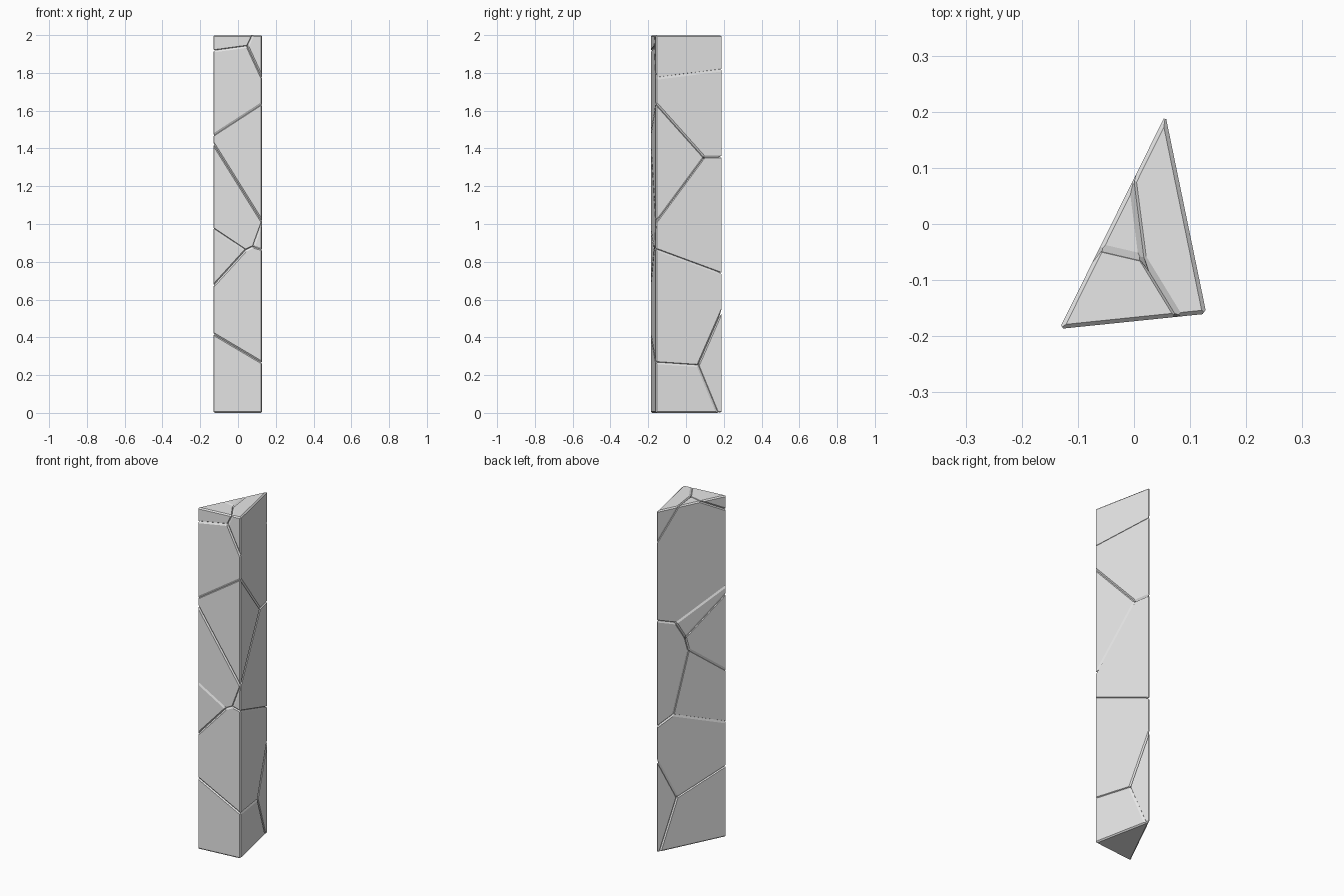
import bpy
import bmesh
from mathutils import Vector

default = bpy.data.objects.get("Cube")
if default:
    bpy.data.objects.remove(default, do_unlink=True)

CHAMFER = 0.007
corners = {
    "A": Vector((-0.133, -0.187, 0)),
    "B": Vector((0.129, -0.16, 0)),
    "C": Vector((0.056, 0.194, 0)),
}

stone = bpy.data.materials.new("pale_grey_stone")
stone.use_nodes = True
grey = (0.8, 0.8, 0.8, 1)
stone.diffuse_color = grey
stone.node_tree.nodes["Principled BSDF"].inputs["Base Color"].default_value = grey


def on_edge(corner, height):
    return corners[corner] + Vector((0, 0, height))


def on_side(side, t, height):
    start, end = (corners[c] for c in side)
    return start.lerp(end, t) + Vector((0, 0, height))


# Crack crossings on the three upright edges, numbered from the top down
points = {}
levels = {
    "A": (2, 1.915, 1.47, 1.43, 0.975, 0.67, 0.42, 0),
    "B": (2, 1.77, 1.64, 1.01, 0.865, 0.265, 0),
    "C": (2, 1.815, 1.357, 0.735, 0.55, 0),
}
for corner, heights in levels.items():
    for i, height in enumerate(heights):
        points[f"{corner}{i}"] = on_edge(corner, height)

# Crack junctions on the sides, the two ends and inside the column
points.update({
    "front_top": on_side("AB", 0.81, 2),
    "front_high": on_side("AB", 0.70, 1.94),
    "front_mid_a": on_side("AB", 0.66, 0.86),
    "front_mid_b": on_side("AB", 0.82, 0.88),
    "right_mid": on_side("BC", 0.72, 1.355),
    "right_low": on_side("BC", 0.63, 0.25),
    "right_foot": on_side("BC", 0.92, 0),
    "back_top_c": on_side("CA", 0.31, 2),
    "back_top_a": on_side("CA", 0.62, 2),
    "back_1": on_side("CA", 0.28, 1.318),
    "back_2": on_side("CA", 0.41, 1.224),
    "back_3": on_side("CA", 0.456, 1.149),
    "back_4": on_side("CA", 0.235, 0.784),
    "back_low": on_side("CA", 0.294, 0.299),
    "back_foot": on_side("CA", 0.05, 0),
    "top_mid": Vector((0.015, -0.06, 2)),
    "core": Vector((0.03, -0.08, 0.9)),
})

# Each shard is the convex block spanned by its corner points
shards = {
    "top_left_shard": "A0 A1 front_top front_high back_top_a top_mid",
    "top_right_shard": "B0 C0 B1 C1 front_top front_high back_top_c top_mid",
    "upper_shard": "A1 A2 B1 B2 C1 C2 front_high back_top_a back_top_c top_mid right_mid back_1",
    "slanted_shard": "A2 A3 B2 B3 right_mid back_1 back_2",
    "middle_left_shard": "A3 A4 B3 back_2 back_3 front_mid_a front_mid_b core",
    "middle_back_shard": "B3 B4 C2 C3 right_mid back_1 back_2 back_3 back_4 front_mid_b core",
    "small_side_shard": "A4 A5 front_mid_a back_3 back_4 core",
    "lower_shard": "A5 A6 B4 B5 C3 C4 front_mid_a front_mid_b back_4 right_low back_low core",
    "base_shard": "A6 A7 B5 B6 right_low right_foot back_low back_foot",
    "base_back_shard": "C4 C5 right_low right_foot back_low back_foot",
}


def chamfer_edges(bm):
    """Slice a flat chamfer along every sharp edge of a convex block."""
    cuts = []
    for e in bm.edges:
        if len(e.link_faces) != 2 or e.calc_face_angle() < 0.35:
            continue
        half = e.calc_face_angle() / 2
        normal = (e.link_faces[0].normal + e.link_faces[1].normal).normalized()
        middle = (e.verts[0].co + e.verts[1].co) / 2
        depth = CHAMFER * Vector((1, 0)).angle(Vector((1, 0))) if half == 0 else CHAMFER * sin(half)
        cuts.append((middle - normal * depth, normal))
    for co, normal in cuts:
        bmesh.ops.bisect_plane(
            bm, geom=bm.verts[:] + bm.edges[:] + bm.faces[:], dist=1e-5,
            plane_co=co, plane_no=normal, clear_outer=True)
        rim = [e for e in bm.edges if e.is_boundary]
        if rim:
            bmesh.ops.holes_fill(bm, edges=rim, sides=0)


from math import sin


def build_shard(name, keys):
    bm = bmesh.new()
    for key in keys.split():
        bm.verts.new(points[key])
    bmesh.ops.convex_hull(bm, input=bm.verts[:])
    loose = [v for v in bm.verts if not v.link_faces]
    bmesh.ops.delete(bm, geom=loose, context="VERTS")
    bmesh.ops.dissolve_limit(bm, angle_limit=0.02, verts=bm.verts[:], edges=bm.edges[:])
    bmesh.ops.recalc_face_normals(bm, faces=bm.faces[:])
    bm.normal_update()
    chamfer_edges(bm)
    bmesh.ops.recalc_face_normals(bm, faces=bm.faces[:])
    mesh = bpy.data.meshes.new(name)
    bm.to_mesh(mesh)
    bm.free()
    mesh.materials.append(stone)
    bpy.context.collection.objects.link(bpy.data.objects.new(name, mesh))


for shard_name, shard_keys in shards.items():
    build_shard(shard_name, shard_keys)
